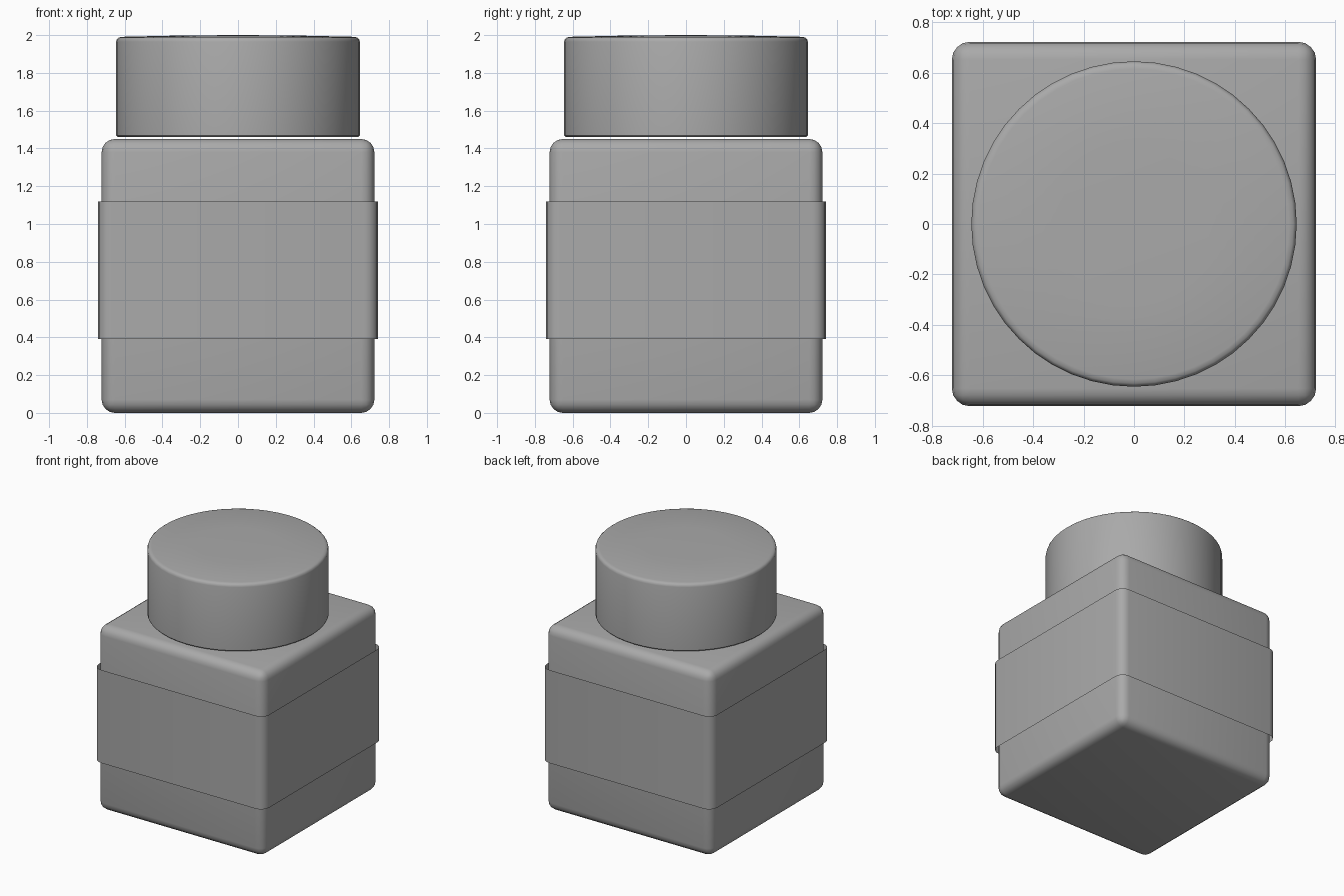
import bpy
import bmesh
import math

old = bpy.data.objects.get("Cube")
if old:
    bpy.data.objects.remove(old, do_unlink=True)

grey = bpy.data.materials.new("plain_grey")
grey.use_nodes = True
colour = (0.4, 0.4, 0.4, 1)
grey.diffuse_color = colour
grey.node_tree.nodes["Principled BSDF"].inputs["Base Color"].default_value = colour


def add_object(name, bm, angle=40):
    bmesh.ops.recalc_face_normals(bm, faces=bm.faces)
    mesh = bpy.data.meshes.new(name)
    bm.to_mesh(mesh)
    bm.free()
    mesh.materials.append(grey)
    ob = bpy.data.objects.new(name, mesh)
    bpy.context.collection.objects.link(ob)
    bpy.ops.object.select_all(action="DESELECT")
    ob.select_set(True)
    bpy.context.view_layer.objects.active = ob
    bpy.ops.object.shade_smooth_by_angle(angle=math.radians(angle))
    return ob


# Square jar body with rounded edges
HALF, HEIGHT, ROUND = 0.722, 1.45, 0.07
bm = bmesh.new()
bmesh.ops.create_cube(bm, size=1)
for v in bm.verts:
    v.co = (v.co.x * 2 * HALF, v.co.y * 2 * HALF, (v.co.z + 0.5) * HEIGHT)
bmesh.ops.bevel(bm, geom=bm.edges[:], offset=ROUND, segments=4,
                profile=0.5, affect="EDGES")
add_object("jar_body", bm)

# Thin label band wrapped around the body, open at top and bottom
LABEL, LOW, HIGH, STEPS = 0.74, 0.39, 1.12, 4
ring = []
for corner in range(4):
    for i in range(STEPS + 1):
        a = math.radians(90 * (corner + i / STEPS))
        mid = math.radians(90 * corner + 45)
        reach = (LABEL - ROUND) * math.sqrt(2)
        ring.append((reach * math.cos(mid) + ROUND * math.cos(a),
                     reach * math.sin(mid) + ROUND * math.sin(a)))
bm = bmesh.new()
low = [bm.verts.new((x, y, LOW)) for x, y in ring]
high = [bm.verts.new((x, y, HIGH)) for x, y in ring]
for i in range(len(ring)):
    j = (i + 1) % len(ring)
    bm.faces.new((low[i], low[j], high[j], high[i]))
add_object("label_band", bm)

# Round lid, turned from a profile with a softened rim
profile = [(0, 1.46), (0.637, 1.46), (0.645, 1.468), (0.645, 1.965),
           (0.641, 1.979), (0.632, 1.987), (0.615, 1.991), (0.3, 1.998), (0, 2.0)]
bm = bmesh.new()
verts = [bm.verts.new((r, 0, z)) for r, z in profile]
edges = [bm.edges.new(pair) for pair in zip(verts, verts[1:])]
bmesh.ops.spin(bm, geom=verts + edges, cent=(0, 0, 0), axis=(0, 0, 1),
               angle=math.tau, steps=48)
bmesh.ops.remove_doubles(bm, verts=bm.verts, dist=0.0005)
add_object("lid", bm)
